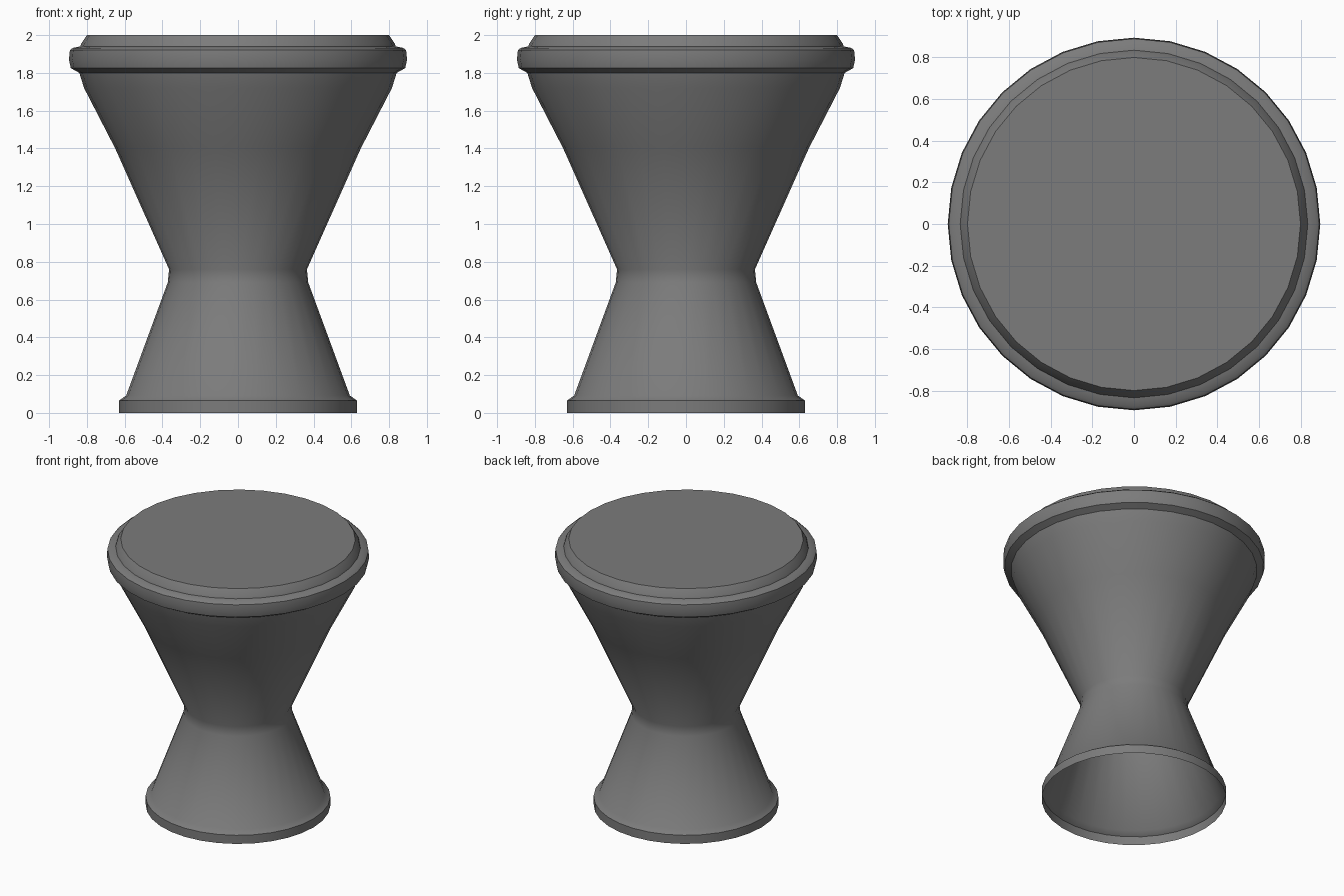
import bpy, bmesh, math

if "Cube" in bpy.data.objects:
    bpy.data.objects.remove(bpy.data.objects["Cube"])

SIDES = 32

grey = bpy.data.materials.new("dark_grey")
grey.diffuse_color = (0.2, 0.2, 0.2, 1)
grey.use_nodes = True
grey.node_tree.nodes["Principled BSDF"].inputs["Base Color"].default_value = grey.diffuse_color


def lathe(name, profile, cap_top=False):
    """Revolve (radius, height) points around z."""
    bm = bmesh.new()
    rings = []
    for r, z in profile:
        rings.append([bm.verts.new((r * math.cos(2 * math.pi * i / SIDES),
                                    r * math.sin(2 * math.pi * i / SIDES), z))
                      for i in range(SIDES)])
    for low, high in zip(rings, rings[1:]):
        for i in range(SIDES):
            j = (i + 1) % SIDES
            bm.faces.new((low[i], low[j], high[j], high[i]))
    if cap_top:
        bm.faces.new(rings[-1])
    mesh = bpy.data.meshes.new(name)
    bm.to_mesh(mesh)
    bm.free()
    mesh.materials.append(grey)
    obj = bpy.data.objects.new(name, mesh)
    bpy.context.collection.objects.link(obj)
    bpy.ops.object.select_all(action='DESELECT')
    obj.select_set(True)
    bpy.context.view_layer.objects.active = obj
    bpy.ops.object.shade_smooth_by_angle(angle=math.radians(35))
    return obj


# Hollow body, open at the foot, pinched at the waist
lathe("body", [(0.63, 0), (0.63, 0.065), (0.592, 0.092), (0.372, 0.69),
               (0.365, 0.76), (0.65, 1.4), (0.815, 1.72), (0.84, 1.80)])

# Rounded rim under the seat
lathe("rim", [(0.84, 1.80), (0.885, 1.825), (0.895, 1.87), (0.89, 1.92),
              (0.875, 1.932), (0.835, 1.94)])

# Seat lid with a bevelled edge
lathe("seat", [(0.835, 1.94), (0.83, 1.955), (0.80, 2.0)], cap_top=True)
